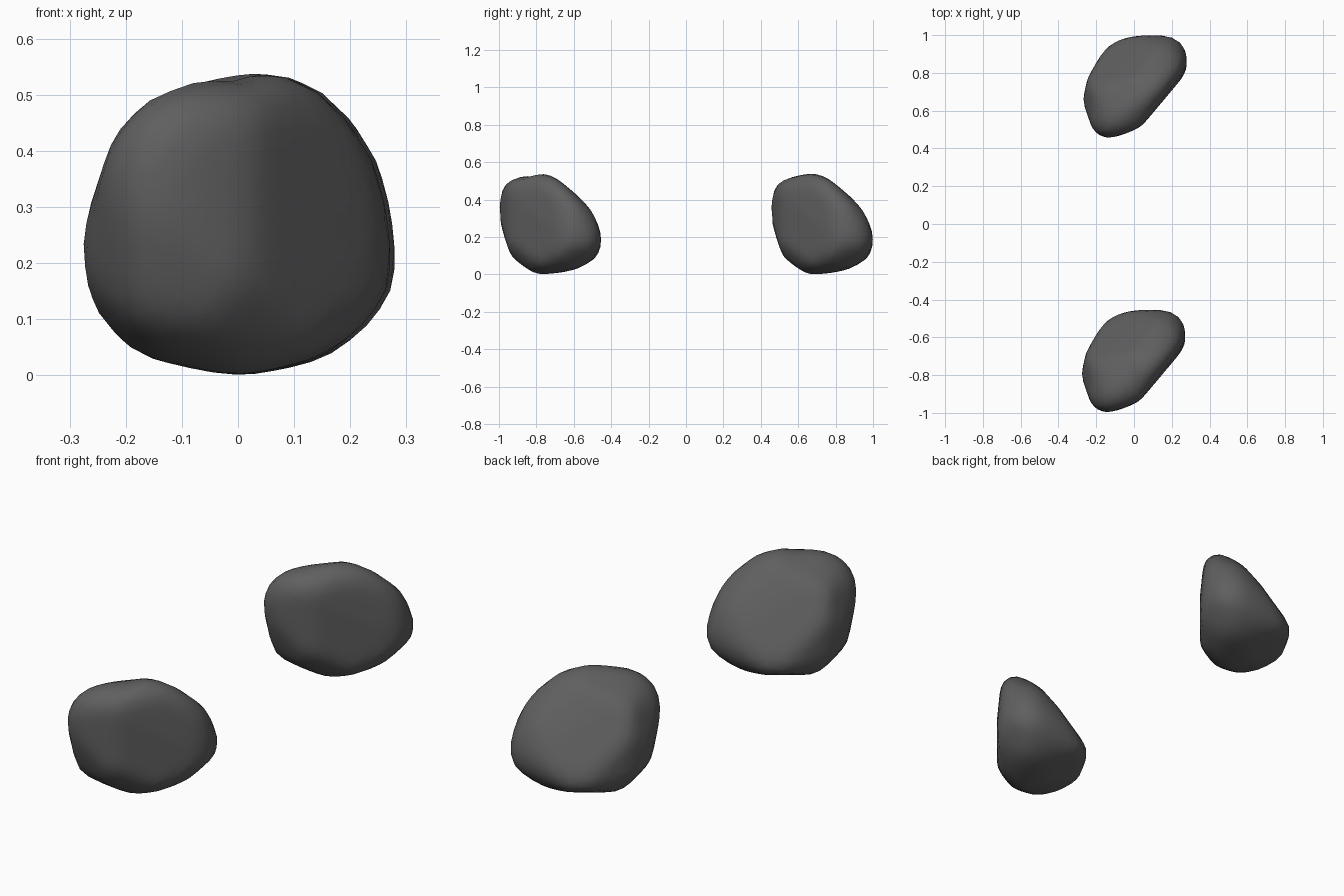
import bpy
import bmesh
import math
from mathutils import Vector

cube = bpy.data.objects.get("Cube")
if cube:
    bpy.data.objects.remove(cube, do_unlink=True)


def make_material(name, color):
    mat = bpy.data.materials.new(name)
    mat.use_nodes = True
    mat.diffuse_color = color
    shader = mat.node_tree.nodes["Principled BSDF"]
    shader.inputs["Base Color"].default_value = color
    shader.inputs["Roughness"].default_value = 0.9
    return mat


stone = make_material("dark grey stone", (0.115, 0.115, 0.115, 1))

# Outlines of the boulder, each drawn on a plane through its centre
front_outline = [(-.247, -.197), (-.28, -.05), (-.22, .15), (-.15, .23), (-.06, .265), (.07, .27),
                 (.15, .235), (.21, .165), (.25, .09), (.277, -.09), (.25, -.17), (.18, -.23),
                 (.01, -.27), (-.18, -.235)]
side_outline = [(-.275, .03), (-.275, .16), (-.22, .235), (-.14, .265), (-.03, .27), (.075, .22),
                (.22, .07), (.27, -.05), (.27, -.12), (.235, -.2), (.125, -.245), (-.055, -.27),
                (-.12, -.255), (-.197, -.19)]
plan_outline = [(-.15, .215), (-.01, .27), (.16, .275), (.24, .235), (.272, .2), (.272, .08),
                (.19, -.02), (.03, -.21), (-.04, -.243), (-.14, -.275), (-.215, -.245),
                (-.275, -.08), (-.25, .045)]
face_outline = [(-.32, .055), (-.285, .13), (-.215, .185), (.06, .225), (.16, .18), (.28, .09),
                (.338, -.05), (.315, -.11), (.2, -.21), (.06, -.265), (-.03, -.272),
                (-.18, -.235), (-.26, -.18)]
back_outline = [(-.338, -.04), (-.278, .11), (-.15, .24), (0, .28), (.218, .26), (.282, .207),
                (.317, .12), (.287, -.025), (.27, -.13), (.14, -.26), (-.085, -.263),
                (-.19, -.237), (-.32, -.15)]
wedge_outline = [(-.14, .228), (-.08, .267), (.037, .205), (.118, .104), (.25, -.067),
                 (.25, -.145), (.17, -.26), (.01, -.285), (-.092, -.25), (-.16, -.16),
                 (-.16, .06)]


def cutting_planes(outline, turn, tilt, steps=60):
    """Flat cuts that touch an outline on every side of its drawing plane."""
    a, e = math.radians(turn), math.radians(tilt)
    right = Vector((math.cos(a), math.sin(a), 0))
    up = Vector((-math.sin(a) * math.sin(e), math.cos(a) * math.sin(e), math.cos(e)))
    for i in range(steps):
        c, s = math.cos(math.tau * i / steps), math.sin(math.tau * i / steps)
        yield right * c + up * s, max(u * c + v * s for u, v in outline)


cuts = []
for outline, turn, tilt in ((front_outline, 0, 0), (side_outline, 90, 0), (plan_outline, 0, 90),
                            (face_outline, 35, 25), (back_outline, 215, 25),
                            (wedge_outline, 140, -30)):
    cuts.extend(cutting_planes(outline, turn, tilt))

# Allowance for the stone lost when the edges are worn round
WEAR = 1.01


def make_boulder(name, location, dent):
    bm = bmesh.new()
    bmesh.ops.create_icosphere(bm, subdivisions=4, radius=1)
    # Carve the ball down to the cuts, then wear the edges round
    for v in bm.verts:
        ray = v.co.normalized()
        v.co = ray * WEAR * min(reach / n.dot(ray) for n, reach in cuts if n.dot(ray) > 0.01)
    bmesh.ops.smooth_vert(bm, verts=bm.verts, factor=0.6,
                          use_axis_x=True, use_axis_y=True, use_axis_z=True)
    # Shallow hollow in the crown
    hollow = Vector((0, -0.1, 0.27))
    for v in bm.verts:
        v.co.z -= dent * math.exp(-((v.co - hollow).length / 0.05) ** 2)
    mesh = bpy.data.meshes.new(name)
    bm.to_mesh(mesh)
    bm.free()
    mesh.materials.append(stone)
    mesh.shade_smooth()
    obj = bpy.data.objects.new(name, mesh)
    obj.location = location
    bpy.context.collection.objects.link(obj)


# A pair of boulders, one behind the other
make_boulder("front_boulder", (-0.002, -0.726, 0.271), 0.012)
make_boulder("rear_boulder", (0.006, 0.727, 0.27), 0)
